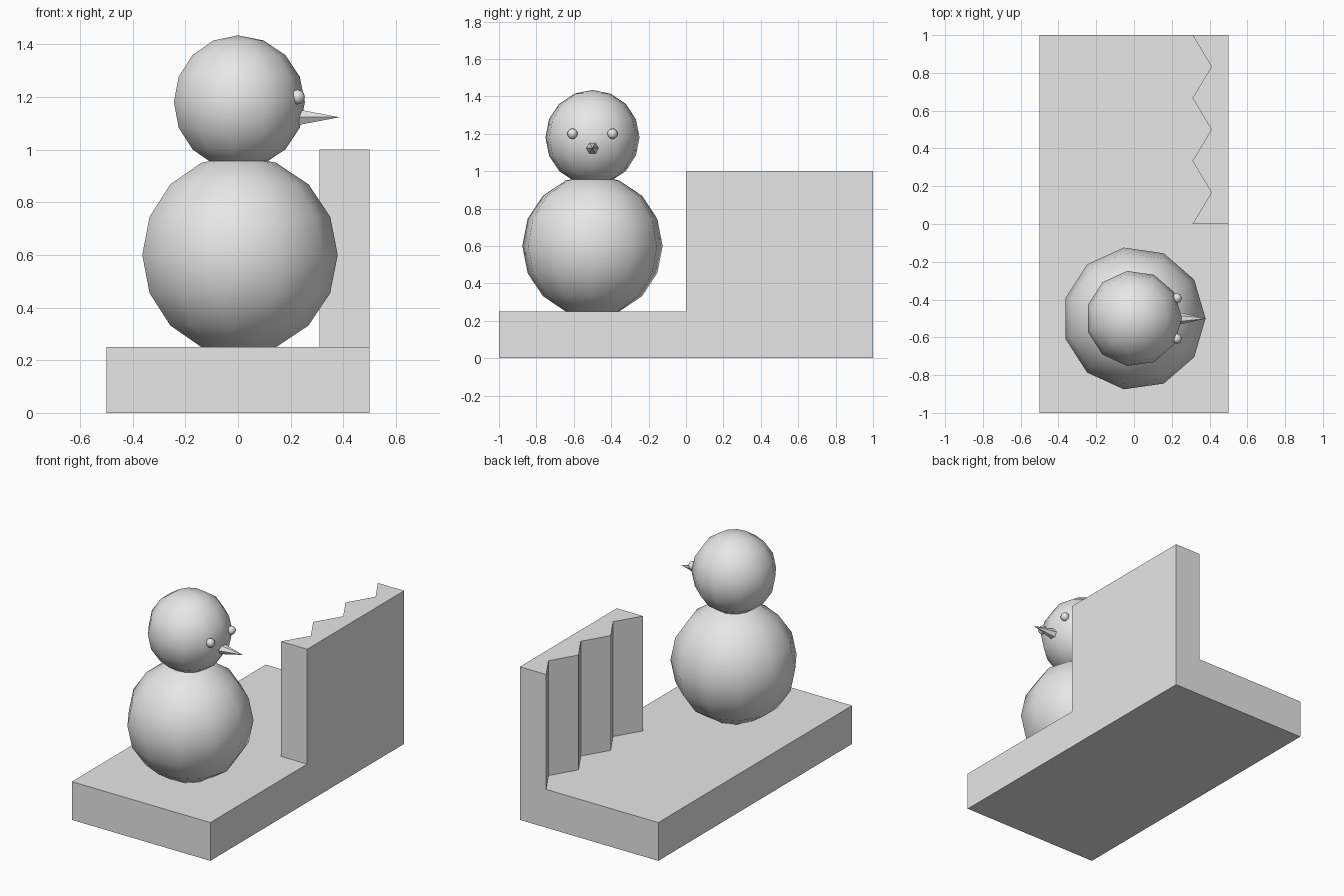
import bpy
import bmesh
from math import pi, radians
from mathutils import Matrix

cube = bpy.data.objects.get("Cube")
if cube:
    bpy.data.objects.remove(cube, do_unlink=True)

grey = bpy.data.materials.new("plain grey")
grey.use_nodes = True
colour = (0.8, 0.8, 0.8, 1)
grey.diffuse_color = colour
grey.node_tree.nodes["Principled BSDF"].inputs["Base Color"].default_value = colour


def add_object(name, bm, smooth=False):
    bmesh.ops.recalc_face_normals(bm, faces=bm.faces)
    for face in bm.faces:
        face.smooth = smooth
    mesh = bpy.data.meshes.new(name)
    bm.to_mesh(mesh)
    bm.free()
    mesh.materials.append(grey)
    obj = bpy.data.objects.new(name, mesh)
    bpy.context.collection.objects.link(obj)
    return obj


def add_ball(name, centre, radius, segments, rings, turn=0):
    bm = bmesh.new()
    matrix = Matrix.Translation(centre) @ Matrix.Rotation(turn, 4, "Z")
    bmesh.ops.create_uvsphere(bm, u_segments=segments, v_segments=rings,
                              radius=radius, matrix=matrix)
    # Turn the balls so that one vertex column points to the front
    return add_object(name, bm, smooth=True)


def raise_faces(bm, faces, height):
    result = bmesh.ops.extrude_face_region(bm, geom=faces)
    verts = [g for g in result["geom"] if isinstance(g, bmesh.types.BMVert)]
    bmesh.ops.translate(bm, verts=verts, vec=(0, 0, height))
    return [g for g in result["geom"] if isinstance(g, bmesh.types.BMFace)]


# Base slab and jagged wall in one solid
bm = bmesh.new()
jagged = [bm.verts.new((0.41 if i % 2 else 0.31, i / 6, 0)) for i in range(7)]
wall_front = bm.verts.new((0.5, 0, 0))
wall_back = bm.verts.new((0.5, 1, 0))
corners = [bm.verts.new((x, y, 0)) for x, y in ((-0.5, 1), (-0.5, -1), (0.5, -1))]
floor = bm.faces.new(corners + [wall_front] + jagged)
wall = bm.faces.new([wall_front, wall_back] + jagged[::-1])
tops = raise_faces(bm, [floor, wall], 0.25)
wall_top = min(tops, key=lambda f: f.calc_area())
raise_faces(bm, [wall_top], 0.75)
bmesh.ops.recalc_face_normals(bm, faces=bm.faces)
bmesh.ops.dissolve_limit(bm, angle_limit=radians(1), verts=bm.verts, edges=bm.edges)
add_object("base_and_wall", bm)

# Body and head
CENTRE_Y = -0.5
add_ball("body", (0, CENTRE_Y, 0.6), 0.379, 11, 8, -pi / 2)
add_ball("head", (0, CENTRE_Y, 1.18), 0.254, 11, 8, -pi / 2)

# Eyes
for side, offset in (("right", -0.107), ("left", 0.107)):
    add_ball(side + "_eye", (0.226, CENTRE_Y + offset, 1.2), 0.028, 8, 6)

# Pointed nose
bm = bmesh.new()
bmesh.ops.create_cone(bm, cap_ends=True, segments=6, radius1=0.036, radius2=0, depth=0.165,
                      matrix=Matrix.Translation((0.303, CENTRE_Y, 1.123))
                      @ Matrix.Rotation(pi / 2, 4, "Y"))
bmesh.ops.remove_doubles(bm, verts=bm.verts, dist=0.0001)
add_object("nose", bm)
